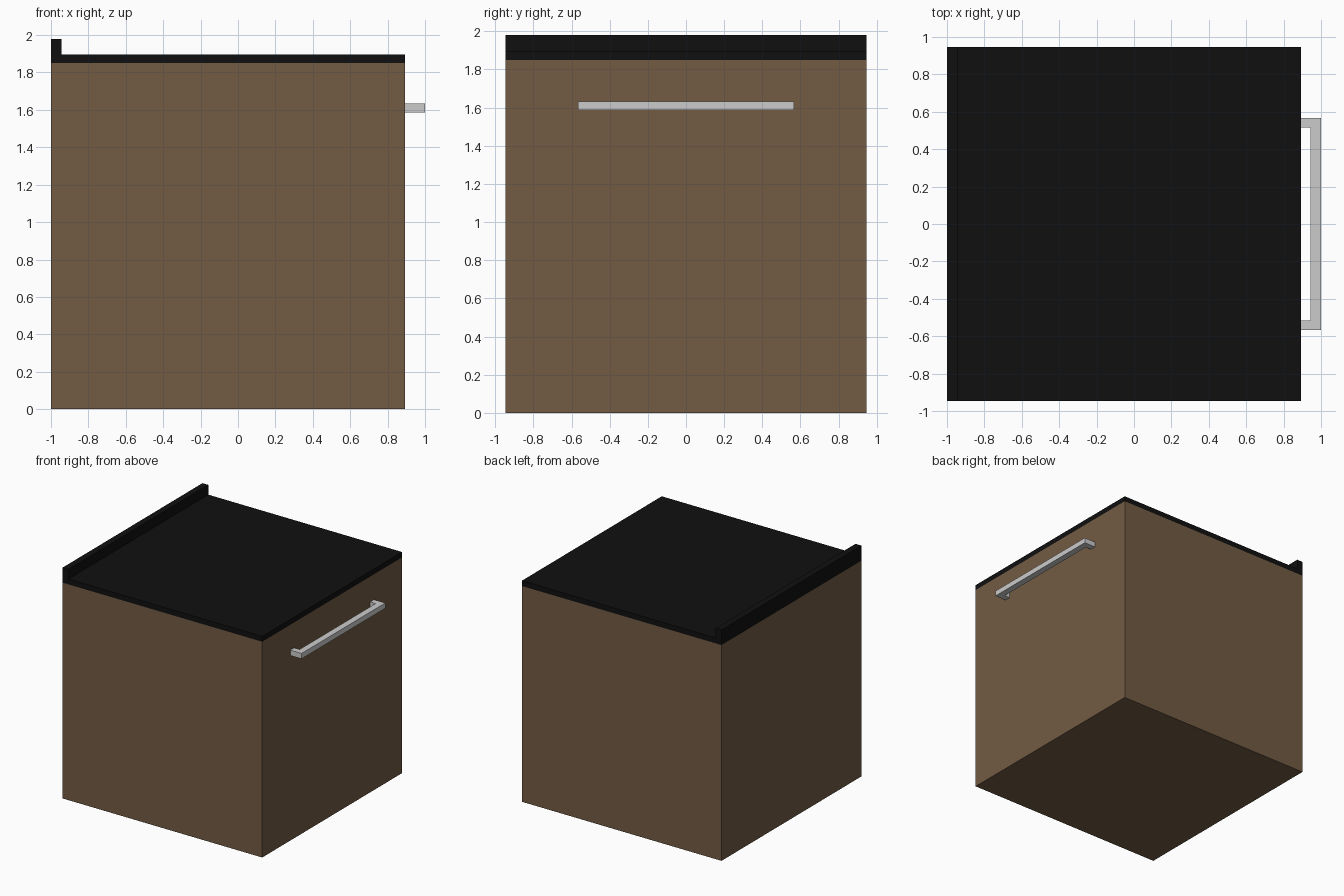
import bpy, bmesh

if "Cube" in bpy.data.objects:
    bpy.data.objects.remove(bpy.data.objects["Cube"])


def material(name, rgb):
    mat = bpy.data.materials.new(name)
    mat.diffuse_color = (*rgb, 1)
    mat.use_nodes = True
    mat.node_tree.nodes["Principled BSDF"].inputs["Base Color"].default_value = mat.diffuse_color
    return mat


def extrude_profile(name, points, to_3d, offset, mat=None):
    """Closed flat outline, extruded by the offset vector."""
    bm = bmesh.new()
    face = bm.faces.new([bm.verts.new(to_3d(a, b)) for a, b in points])
    result = bmesh.ops.extrude_face_region(bm, geom=[face])
    verts = [v for v in result["geom"] if isinstance(v, bmesh.types.BMVert)]
    bmesh.ops.translate(bm, vec=offset, verts=verts)
    bmesh.ops.recalc_face_normals(bm, faces=bm.faces)
    mesh = bpy.data.meshes.new(name)
    bm.to_mesh(mesh)
    bm.free()
    obj = bpy.data.objects.new(name, mesh)
    bpy.context.collection.objects.link(obj)
    if mat:
        mesh.materials.append(mat)
    return obj


wood = material("brown_wood", (0.17, 0.105, 0.057))
black = material("black_top", (0.005, 0.005, 0.005))

BACK, FRONT, HALF = -1.0, 0.893, 0.947
BODY_TOP, COUNTER_TOP = 1.85, 1.896


def side(x, z):
    return (x, -HALF, z)


# Cabinet body
extrude_profile("cabinet_body",
                [(BACK, 0), (FRONT, 0), (FRONT, BODY_TOP), (BACK, BODY_TOP)],
                side, (0, 2 * HALF, 0), wood)

# Countertop with the raised backsplash as one L-shaped section
extrude_profile("countertop",
                [(BACK, BODY_TOP), (FRONT, BODY_TOP), (FRONT, COUNTER_TOP),
                 (-0.945, COUNTER_TOP), (-0.945, 1.98), (BACK, 1.98)],
                side, (0, 2 * HALF, 0), black)

# U-shaped pull handle on the door side
outer, inner, bar_x = 0.567, 0.515, 0.945
half_u = [(FRONT, outer), (1.0, outer)]
inner_u = [(bar_x, inner), (FRONT, inner)]
mirror = lambda pts: [(x, -y) for x, y in reversed(pts)]
extrude_profile("handle", half_u + mirror(half_u) + mirror(inner_u)[:1]
                + mirror(inner_u)[1:] + inner_u,
                lambda x, y: (x, y, 1.587), (0, 0, 0.046))
